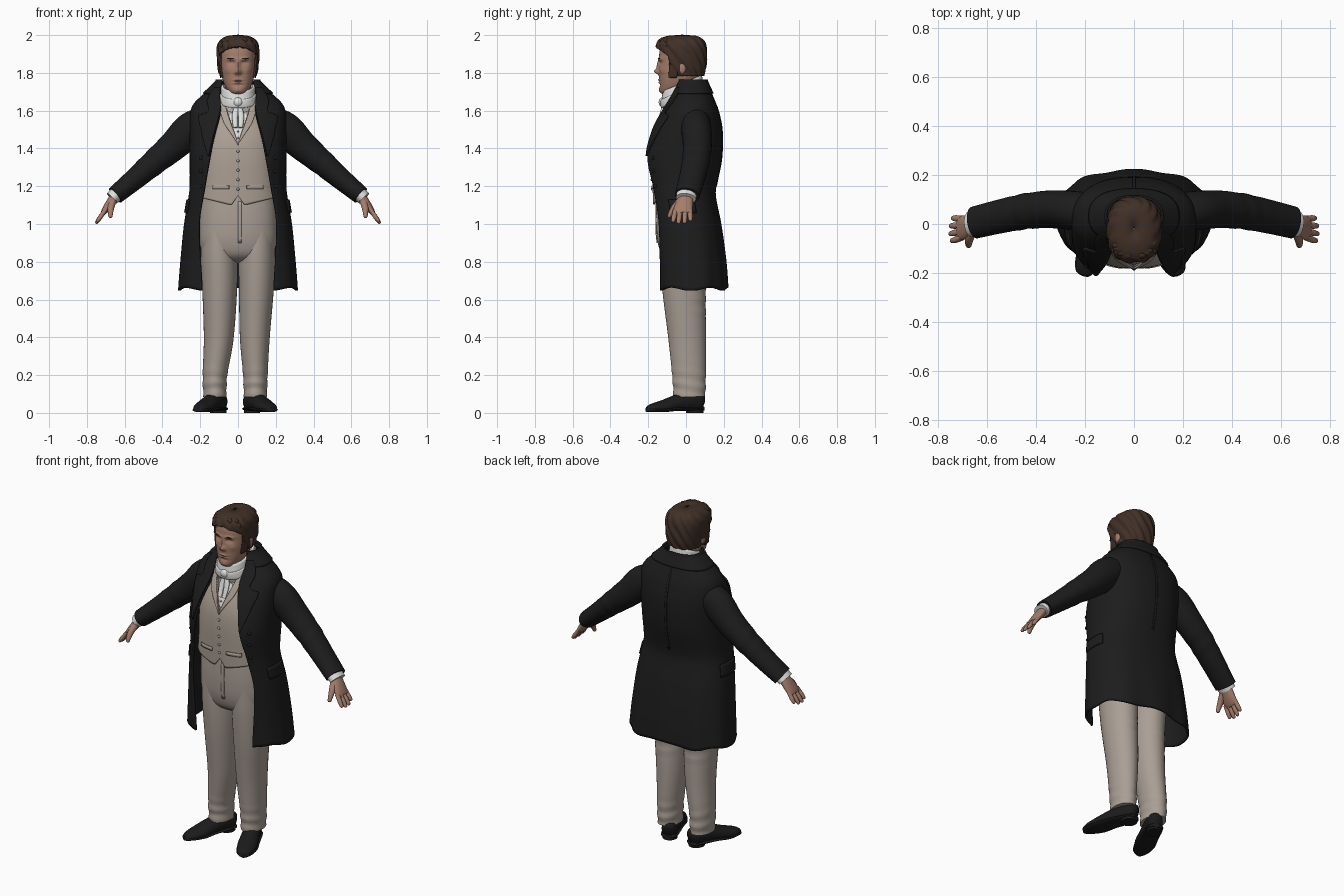
import bpy, bmesh, math, random
from mathutils import Vector, Matrix
from math import sin, cos, pi, exp

if "Cube" in bpy.data.objects:
    bpy.data.objects.remove(bpy.data.objects["Cube"])

random.seed(4)
E = 2.4          # superellipse exponent of all body sections


def material(name, *c):
    m = bpy.data.materials.new(name)
    m.diffuse_color = (*c, 1)
    m.use_nodes = True
    m.node_tree.nodes["Principled BSDF"].inputs["Base Color"].default_value = m.diffuse_color
    return m


BLACK = material("black cloth", .012, .012, .012)
LEATHER = material("black leather", .011, .011, .012)
HAIR = material("brown hair", .052, .029, .02)
SKIN = material("skin", .37, .205, .145)
VESTC = material("waistcoat beige", .42, .355, .3)
PANTC = material("trouser beige", .4, .345, .3)
WHITE = material("white linen", .74, .74, .72)


def interp(T, k):
    """Smooth interpolation of table rows (key, values...)."""
    k = min(max(k, T[0][0]), T[-1][0])
    i = max(j for j in range(len(T) - 1) if T[j][0] <= k)
    a, b = T[i], T[i + 1]
    h = b[0] - a[0]
    t = (k - a[0]) / h

    def slope(j, c):
        p, q = T[max(j - 1, 0)], T[min(j + 1, len(T) - 1)]
        return (q[c] - p[c]) / (q[0] - p[0])
    return [(2*t**3 - 3*t*t + 1)*a[c] + (t**3 - 2*t*t + t)*h*slope(i, c)
            + (3*t*t - 2*t**3)*b[c] + (t**3 - t*t)*h*slope(i + 1, c) for c in range(1, len(a))]


def finish(name, bm, mat, thick=0):
    bmesh.ops.remove_doubles(bm, verts=bm.verts, dist=1e-5)
    bmesh.ops.recalc_face_normals(bm, faces=bm.faces)
    me = bpy.data.meshes.new(name)
    bm.to_mesh(me)
    bm.free()
    me.materials.append(mat)
    o = bpy.data.objects.new(name, me)
    bpy.context.collection.objects.link(o)
    if thick:
        m = o.modifiers.new("thickness", 'SOLIDIFY')
        m.thickness, m.offset = thick, 0
    return o


def skin_rows(bm, rows, closed=False):
    n = len(rows[0])
    for r, s in zip(rows, rows[1:]):
        for i in range(n if closed else n - 1):
            j = (i + 1) % n
            bm.faces.new((r[i], r[j], s[j], s[i]))


def spow(v):
    return math.copysign(abs(v) ** (2 / E), v)


def surf(T, th, z, off=0):
    """Point of a body section; angle 0 is the front centre."""
    w, yf, yb = interp(T, z)
    return Vector(((w + off) * spow(sin(th)), (yf + yb)/2 - ((yb - yf)/2 + off) * spow(cos(th)), z))


def ang(T, z, x):
    return math.asin(min(1, max(0, x) / interp(T, z)[0]) ** (E / 2))


def patch(name, T, z0, z1, lo, hi, mat, off=0, thick=.006, n=20, rows=20, warp=None, mirror=False):
    """Part of a body surface between two heights and two angles."""
    for sx in ((1, -1) if mirror else (1,)):
        bm = bmesh.new()
        grid = []
        for r in range(rows + 1):
            z = z0 + (z1 - z0) * r / rows
            a, b = [f(z) if callable(f) else f for f in (lo, hi)]
            row = []
            for i in range(n + 1):
                th = a + (b - a) * i / n
                co = surf(T, th, z, off)
                if warp:
                    co = warp(co, th)
                row.append(bm.verts.new((sx * co.x, co.y, co.z)))
            grid.append(row)
        skin_rows(bm, grid)
        finish(name, bm, mat, thick)


def tube(name, pts, mat, ref=(0, 1, 0), sub=4, n=24, xf=None, floor=None, ripple=None):
    """Elliptic tube through (x, y, z, radius along ref, other radius)."""
    T = [(i, *p) for i, p in enumerate(pts)]
    N = (len(pts) - 1) * sub
    P = [interp(T, i / sub) for i in range(N + 1)]
    bm = bmesh.new()
    rings = []
    for i, p in enumerate(P):
        d = (Vector(P[min(i + 1, N)][:3]) - Vector(P[max(i - 1, 0)][:3])).normalized()
        s = Vector(ref)
        s = (s - d * s.dot(d)).normalized()
        u = d.cross(s)
        ring = []
        for k in range(n):
            a = 2 * pi * k / n
            f = 1 + (ripple(Vector(p[:3]), a) if ripple else 0)
            co = Vector(p[:3]) + (s * cos(a) * p[3] + u * sin(a) * p[4]) * f
            if floor is not None:
                co.z = max(co.z, floor)
            ring.append(bm.verts.new(xf @ co if xf else co))
        rings.append(ring)
    skin_rows(bm, rings, True)
    bm.faces.new(rings[0])
    bm.faces.new(rings[-1])
    return finish(name, bm, mat)


def balls(name, items, mat):
    bm = bmesh.new()
    for loc, sc in items:
        bmesh.ops.create_uvsphere(bm, u_segments=14, v_segments=8, radius=1,
                                  matrix=Matrix.Translation(loc) @ Matrix.Diagonal((*sc, 1)))
    finish(name, bm, mat)


# Section tables: height, half width, front y, back y
COAT = [(.65, .312, -.16, .215), (.8, .3, -.168, .205), (1.0, .28, -.182, .18), (1.15, .255, -.2, .152),
        (1.2, .25, -.207, .155), (1.35, .25, -.225, .183), (1.5, .25, -.175, .185), (1.6, .245, -.115, .165),
        (1.64, .225, -.09, .15), (1.7, .16, -.06, .125), (1.755, .103, -.04, .1)]
VEST = [(1.1, .213, -.17, .12), (1.2, .205, -.174, .12), (1.35, .2, -.178, .13), (1.45, .19, -.168, .13),
        (1.55, .17, -.135, .13), (1.63, .14, -.1, .11), (1.69, .1, -.075, .08)]
PANTS = [(.79, .02, -.02, .01), (.81, .15, -.1, .08), (.87, .197, -.142, .115), (1.0, .207, -.157, .13),
         (1.2, .195, -.15, .11)]
HEAD = [(1.683, .012, -.11, -.07), (1.69, .038, -.128, -.03), (1.71, .058, -.138, .01), (1.75, .077, -.141, .05),
        (1.8, .089, -.143, .08), (1.86, .094, -.142, .09), (1.92, .09, -.138, .09), (1.97, .07, -.11, .07),
        (1.985, .02, -.05, .02)]
CROWN = [(1.785, .09, -.12, .088), (1.83, .1, -.14, .1), (1.9, .106, -.15, .104), (1.95, .101, -.152, .098),
         (1.98, .078, -.128, .078), (1.993, .045, -.085, .045), (1.997, .003, -.025, -.015)]
COLLAR = [(1.62, .11, -.105, .095), (1.68, .092, -.125, .088), (1.745, .084, -.118, .08)]
OPEN = [(.65, .192), (1.0, .205), (1.18, .178), (1.45, .128), (1.6, .09), (1.7, .088), (1.755, .075)]
VNECK = [(1.43, 0), (1.6, .056), (1.69, .07)]
LAPEL = [(1.36, .006), (1.5, .07), (1.575, .1), (1.59, .06), (1.65, .065), (1.72, .03)]
HAIRLINE = [(1.785, 1.3), (1.86, 1.12), (1.9, .98), (1.92, .6), (1.935, .2), (1.94, 0), (2, 0)]


# Frock coat with skirt folds
def folds(co, th):
    k = max(0, (1.1 - co.z) / .45)
    f = 1 + .022 * k * sin(th - pi / 2) * cos(10 * th)
    return Vector((co.x * f, co.y * f, co.z + .008 * k * cos(6 * th)))


edge = lambda z: ang(COAT, z, interp(OPEN, z)[0])
patch("frock_coat", COAT, .655, 1.755, edge, lambda z: 2*pi - edge(z), BLACK, 0, .012, 110, 60, folds)
patch("coat_collar", COAT, 1.69, 1.765, edge, lambda z: 2*pi - edge(z), BLACK, .012, .01, 50, 8)
patch("lapel", COAT, 1.36, 1.72, edge, lambda z: ang(COAT, z, interp(OPEN, z)[0] + interp(LAPEL, z)[0]),
      BLACK, .013, .009, 10, 40, mirror=True)
patch("back_seam", COAT, 1.2, 1.69, pi - .012, pi + .012, BLACK, .007, .004, 2, 20)
patch("pocket_flap", COAT, 1.06, 1.13, 1.25, 1.85, BLACK, .011, .008, 10, 4, mirror=True)
balls("coat_button", [((s * p.x, p.y - .006, p.z), (.011, .008, .011)) for s in (1, -1) for z in (1.2, 1.28, 1.35)
                      for p in [surf(COAT, ang(COAT, z, .195), z)]], BLACK)


# Waistcoat with notched hem, lapels, pockets and buttons
def hem(co, th):
    x, k = abs(co.x), max(0, (1.2 - co.z) / .1)
    co.z += k * (.05 * (1 - x / .035) if x < .035 else .25 * (x - .035))
    return co


vee = lambda z: ang(VEST, z, interp(VNECK, z)[0]) if z > 1.43 else 0
patch("waistcoat", VEST, 1.1, 1.69, vee, lambda z: 2*pi - vee(z), VESTC, 0, .008, 120, 50, hem)
patch("waistcoat_lapel", VEST, 1.42, 1.68, vee,
      lambda z: ang(VEST, z, interp(VNECK, z)[0] + .035 * min(1, (z - 1.41) / .12)), VESTC, .009, .008, 6, 24, mirror=True)
patch("waistcoat_pocket", VEST, 1.185, 1.205, lambda z: ang(VEST, z, .045), lambda z: ang(VEST, z, .13),
      VESTC, .007, .007, 8, 2, mirror=True)
balls("waistcoat_button", [(surf(VEST, 0, z, .006), (.008, .006, .008)) for z in (1.385, 1.335, 1.285, 1.235, 1.185)], VESTC)

# Shirt front, tall collar and tied cravat
patch("shirt_front", VEST, 1.41, 1.69, -.9, .9, WHITE, -.008, .004, 24, 16,
      lambda co, th: co + Vector((0, -.004 * cos(co.x * 300), 0)))


def tilt(co, th):
    return Vector((co.x, co.y, co.z + (co.y + .02) * .42))


patch("shirt_collar", COLLAR, 1.62, 1.745, 0, 2*pi, WHITE, 0, .01, 48, 10, tilt)
patch("cravat_band", COLLAR, 1.66, 1.705, 0, 2*pi, WHITE, .006, .01, 48, 6, tilt)
balls("cravat_knot", [((0, -.125, 1.645), (.026, .02, .025)), ((-.035, -.112, 1.635), (.026, .015, .02)),
                      ((.035, -.112, 1.635), (.026, .015, .02))], WHITE)
for s in (1, -1):
    tube("cravat_tail", [(0, -.115, 1.63, .012, .012), (s*.016, -.13, 1.58, .016, .01), (s*.014, -.155, 1.51, .012, .008)],
         WHITE, (1, 0, 0), n=12)
balls("shirt_stud", [((0, -.163, z), (.005, .005, .005)) for z in (1.49, 1.455)], WHITE)

# Trousers: seat, fly and two legs
patch("trouser_seat", PANTS, .79, 1.2, 0, 2*pi, PANTC, 0, 0, 64, 24)
patch("trouser_fly", PANTS, .9, 1.12, 0, lambda z: ang(PANTS, z, .018), PANTC, .003, .005, 3, 10)


def wrinkle(p, a):
    return .03 * sin(p.z * 95 + 1.5 * cos(a)) * (exp(-((p.z - .14)/.08)**2) + .8 * exp(-((p.z - .57)/.06)**2) * max(0, cos(a)))


for s, knee, ankle in ((-1, -.102, -.122), (1, .089, .092)):
    tube("trouser_leg", [(s*.105, -.01, .97, .13, .09), (s*.1, -.012, .82, .127, .097), (s*.097, -.01, .65, .115, .092),
                         (knee, .006, .4, .1, .079), (ankle, .016, .2, .089, .065), (ankle, .018, .085, .084, .061)],
         PANTC, sub=14, n=36, ripple=wrinkle)
    # Shoe with sole and heel, toes turned out
    xf = Matrix.Translation((ankle, .005, 0)) @ Matrix.Rotation(s * .4, 4, 'Z')
    shape = [(.092, .05, .02, .03), (.075, .055, .04, .05), (.02, .062, .047, .058), (-.06, .05, .051, .046),
             (-.13, .034, .055, .036), (-.19, .025, .044, .027), (-.225, .02, .026, .016), (-.234, .02, .006, .004)]
    tube("shoe", [(0, y, z, a, b) for y, z, a, b in shape], LEATHER, (1, 0, 0), xf=xf, floor=.014)
    tube("sole", [(0, y, .016 if y < -.06 else .022, a + .004, .012) for y, z, a, b in shape], LEATHER, (1, 0, 0), xf=xf, floor=.004)
    tube("heel", [(0, .045, 0, .042, .046), (0, .045, .03, .042, .048)], LEATHER, (1, 0, 0), sub=1, xf=xf)

# Arms: sleeve, cuff, palm, fingers and thumb
for s in (-1, 1):
    def crease(p, a):
        return .025 * sin(p.z * 110 + a) * exp(-((abs(p.x) - .45) / .05) ** 2)
    tube("sleeve", [(s*x, y, z, a, b) for x, y, z, a, b in (
        (.16, .05, 1.555, .075, .075), (.25, .055, 1.5, .08, .092), (.34, .06, 1.415, .077, .08), (.44, .052, 1.33, .073, .068),
        (.55, .03, 1.235, .069, .057), (.65, .006, 1.152, .066, .049))], BLACK, sub=10, n=30, ripple=crease)
    tube("shirt_cuff", [(s*.63, .006, 1.17, .055, .04), (s*.668, .0, 1.135, .053, .037)], WHITE, sub=2)
    tube("palm", [(s*.635, .004, 1.165, .033, .026), (s*.667, -.003, 1.125, .041, .024), (s*.695, -.014, 1.085, .049, .02),
                  (s*.713, -.018, 1.06, .046, .014), (s*.716, -.018, 1.056, .03, .006)], SKIN)
    for y, ln in ((.021, .8), (-.005, .98), (-.031, 1), (-.056, .88)):
        base = Vector((s*.703, y, 1.073))
        d = Vector((s*.05, (y + .018) * .25 - .006, -.071)) * ln
        tube("finger", [(*(base + d * t), r, r * .9) for t, r in ((0, .0135), (.45, .013), (.55, .0135), (.92, .01), (1, .003))],
             SKIN, n=12, sub=3)
    tube("thumb", [(s*.66, -.03, 1.125, .018, .018), (s*.672, -.06, 1.09, .017, .018), (s*.675, -.08, 1.06, .013, .014),
                   (s*.675, -.09, 1.038, .009, .01), (s*.675, -.092, 1.033, .002, .002)], SKIN, n=14)

# Head with sculpted face: |x|, z, width, height, bulge
FEATURES = [(0, 1.808, .014, .014, .024), (0, 1.84, .011, .028, .012), (.012, 1.8, .008, .008, .006),
            (.034, 1.874, .024, .009, .009), (.034, 1.852, .017, .01, -.012), (.034, 1.85, .009, .006, .006),
            (0, 1.762, .022, .005, .007), (0, 1.749, .018, .005, .006), (0, 1.756, .03, .003, -.004),
            (0, 1.735, .03, .007, -.005), (0, 1.706, .024, .013, .006), (.055, 1.815, .02, .018, .005)]


def face(co, th):
    if cos(th) > 0:
        co.y -= sum(h * exp(-((abs(co.x) - x)/a)**2 - ((co.z - z)/b)**2) for x, z, a, b, h in FEATURES)
    return co


patch("head", HEAD, 1.683, 1.985, 0, 2*pi, SKIN, 0, 0, 110, 80, face)
tube("neck", [(0, -.005, 1.6, .07, .07), (0, -.01, 1.78, .075, .07)], SKIN)
balls("ear", [((s*.099, -.02, 1.825), (.009, .02, .03)) for s in (1, -1)], SKIN)
balls("eyebrow", [((s*.036, -.143, 1.876), (.021, .006, .004)) for s in (1, -1)], HAIR)


# Wavy hair with sideburns and a swept front
def waves(co, th):
    f = .004 * sin(13 * th + co.z * 70) * min(1, max(0, (1.99 - co.z) / .02))
    return co + Vector((sin(th) * f, -cos(th) * f, 0))


front = lambda z: max(0, interp(HAIRLINE, z)[0])
patch("hair", CROWN, 1.785, 1.997, front, lambda z: 2*pi - front(z), HAIR, 0, .01, 90, 44, waves)
patch("sideburn", HEAD, 1.775, 1.88, 1.12, 1.5, HAIR, .006, .009, 6, 12, mirror=True)
balls("hair_lock", [(surf(CROWN, th, z, -.012), (.022, .016, random.uniform(.014, .02)))
                    for z in (1.945, 1.968) for th in [t * .27 + random.uniform(-.08, .08) for t in range(-4, 5)]], HAIR)

# Smooth shading with crisp edges
bpy.ops.object.select_all(action='SELECT')
bpy.context.view_layer.objects.active = bpy.context.selected_objects[0]
bpy.ops.object.shade_smooth_by_angle(angle=math.radians(50))
